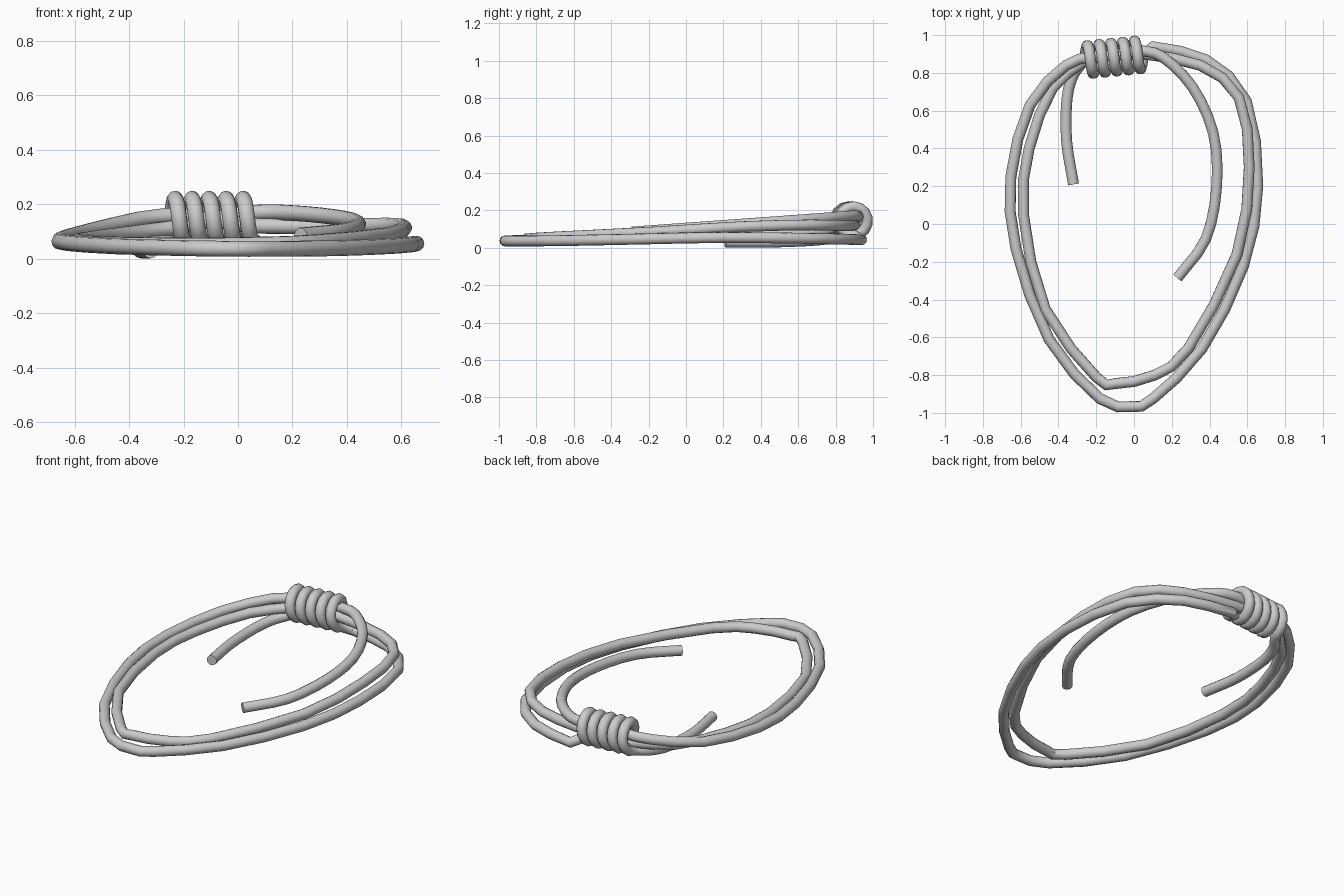
import bpy
from math import sin, cos, pi
from mathutils import Vector

RADIUS = 0.029


def smooth_path(points, steps=2):
    """Catmull-Rom resampling of a few guide points."""
    p = [Vector(q) for q in points]
    p = [2 * p[0] - p[1]] + p + [2 * p[-1] - p[-2]]
    out = []
    for i in range(1, len(p) - 2):
        a, b, c, d = p[i - 1:i + 3]
        for k in range(steps):
            t = k / steps
            out.append(0.5 * (2 * b + (c - a) * t + (2 * a - 5 * b + 4 * c - d) * t * t
                              + (3 * b - a - 3 * c + d) * t ** 3))
    return out + [p[-2]]


# Short tail on the left, running into the knot
left_tail = smooth_path([
    (-0.32, 0.21, 0.03), (-0.357, 0.44, 0.03), (-0.355, 0.66, 0.038),
    (-0.325, 0.78, 0.05), (-0.285, 0.84, 0.06)], 3)

# Five wraps of the knot
wraps = []
TURN_STEPS = 14
for i in range(5 * TURN_STEPS + 1):
    f = i / (5 * TURN_STEPS)
    a = pi + f * 10 * pi
    wraps.append(Vector((-0.262 + 0.312 * f,
                         0.868 + 0.03 * f - 0.077 * sin(a),
                         0.143 + 0.077 * cos(a))))

# Outer ring: right side, front, left side, then back through the knot
outer_ring = smooth_path([
    (0.1, 0.94, 0.042), (0.38, 0.87, 0.045), (0.595, 0.65, 0.05),
    (0.655, 0.2, 0.055), (0.58, -0.22, 0.047), (0.36, -0.66, 0.038),
    (0.1, -0.925, 0.036), (-0.01, -0.967, 0.036), (-0.18, -0.925, 0.038),
    (-0.45, -0.61, 0.045), (-0.625, -0.13, 0.057), (-0.652, 0.25, 0.07),
    (-0.55, 0.63, 0.1), (-0.36, 0.84, 0.145), (-0.23, 0.885, 0.16)])

# Inner ring: out of the knot on the right, round, and back through it
inner_ring = smooth_path([
    (0.05, 0.90, 0.12), (0.35, 0.84, 0.118), (0.555, 0.67, 0.122),
    (0.61, 0.3, 0.113), (0.545, -0.16, 0.085), (0.29, -0.655, 0.06),
    (0.11, -0.80, 0.052), (-0.1, -0.845, 0.048), (-0.2, -0.81, 0.048),
    (-0.47, -0.45, 0.052), (-0.585, 0.05, 0.06), (-0.555, 0.4, 0.07),
    (-0.43, 0.72, 0.087), (-0.25, 0.87, 0.11)])

# Long tail on the right
right_tail = smooth_path([
    (0.03, 0.92, 0.168), (0.15, 0.885, 0.17), (0.31, 0.725, 0.158),
    (0.42, 0.48, 0.14), (0.438, 0.2, 0.12), (0.38, -0.08, 0.1),
    (0.23, -0.285, 0.085)], 3)

# One continuous rope swept along the whole path
path = left_tail + wraps + outer_ring + inner_ring + right_tail
curve = bpy.data.curves.new("knotted_rope", 'CURVE')
curve.dimensions = '3D'
curve.bevel_depth = RADIUS
curve.bevel_resolution = 4
curve.use_fill_caps = True
spline = curve.splines.new('POLY')
spline.points.add(len(path) - 1)
for pt, co in zip(spline.points, path):
    pt.co = (*co, 1)

rope = bpy.data.objects.new("knotted_rope", curve)
bpy.context.collection.objects.link(rope)
bpy.context.view_layer.objects.active = rope
rope.select_set(True)
bpy.ops.object.convert(target='MESH')
bpy.ops.object.shade_smooth_by_angle(angle=0.8)
